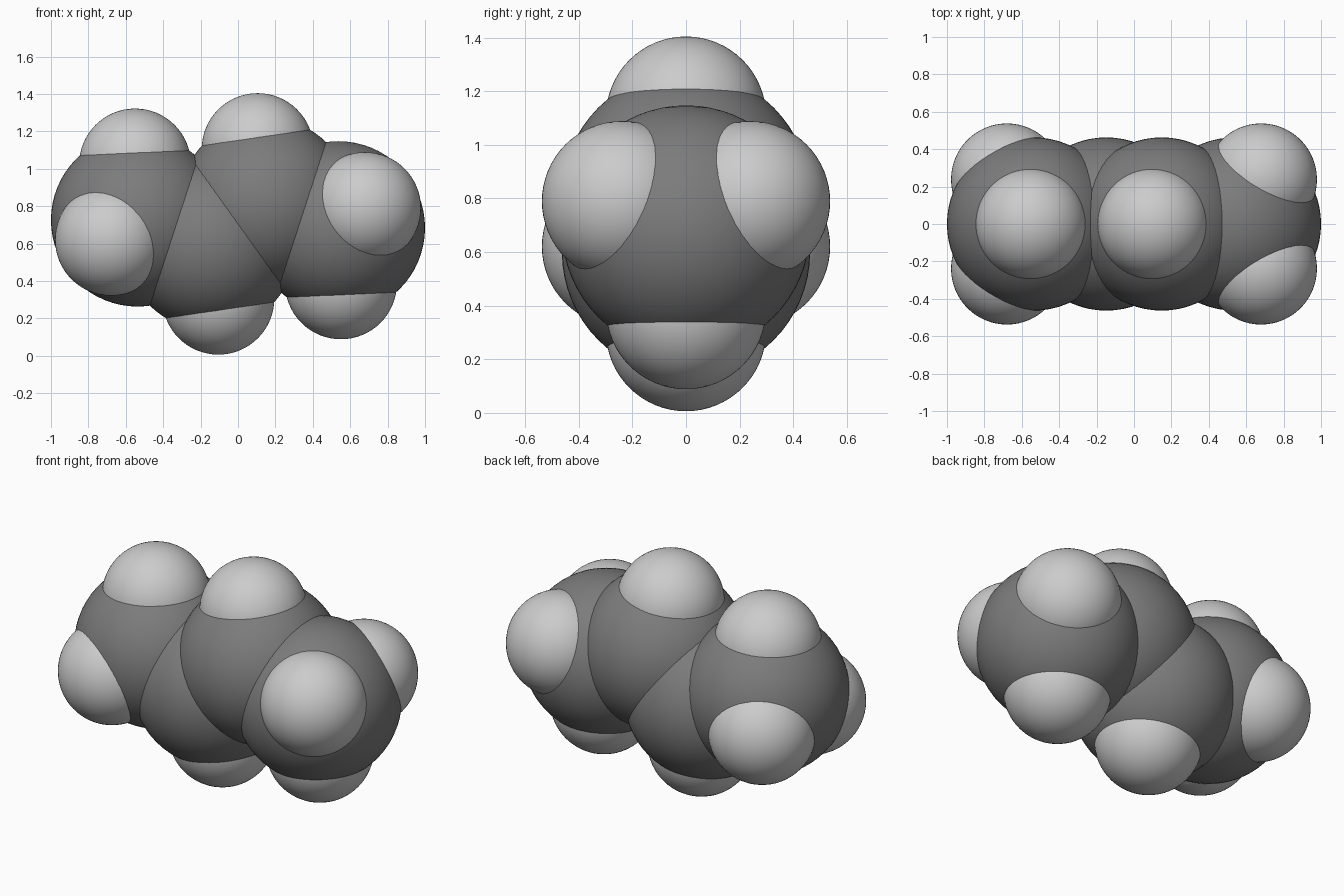
import bpy
from mathutils import Vector

if "Cube" in bpy.data.objects:
    bpy.data.objects.remove(bpy.data.objects["Cube"])

CENTRE = Vector((0, 0, 0.705))
R_CARBON, R_HYDROGEN, BOND = 0.463, 0.299, 0.297


def material(name, value):
    mat = bpy.data.materials.new(name)
    mat.diffuse_color = (value, value, value, 1)
    mat.use_nodes = True
    mat.node_tree.nodes["Principled BSDF"].inputs["Base Color"].default_value = mat.diffuse_color
    return mat


DARK = material("dark_grey", 0.2)
LIGHT = material("light_grey", 0.8)


def atom(name, pos, radius, mat):
    bpy.ops.mesh.primitive_uv_sphere_add(segments=64, ring_count=32, radius=radius, location=pos)
    ob = bpy.context.object
    ob.name = name
    ob.data.materials.append(mat)
    bpy.ops.object.shade_smooth()


def atom_pair(name, pos, radius, mat):
    # the molecule is symmetric by inversion through its centre
    atom(name + "_right", pos, radius, mat)
    atom(name + "_left", 2 * CENTRE - pos, radius, mat)


# carbon chain
inner = Vector((0.148, 0, 0.811))
outer = Vector((0.537, 0, 0.684))
atom_pair("inner_carbon", inner, R_CARBON, DARK)
atom_pair("outer_carbon", outer, R_CARBON, DARK)

# hydrogens: parent carbon and bond direction
hydrogens = {
    "inner_hydrogen": (inner, (-0.145, 0, 0.99)),
    "end_hydrogen": (outer, (0.045, 0, -1)),
    "front_hydrogen": (outer, (0.143, -0.24, 0.106)),
    "back_hydrogen": (outer, (0.143, 0.24, 0.106)),
}
for name, (carbon, direction) in hydrogens.items():
    atom_pair(name, carbon + Vector(direction).normalized() * BOND, R_HYDROGEN, LIGHT)
